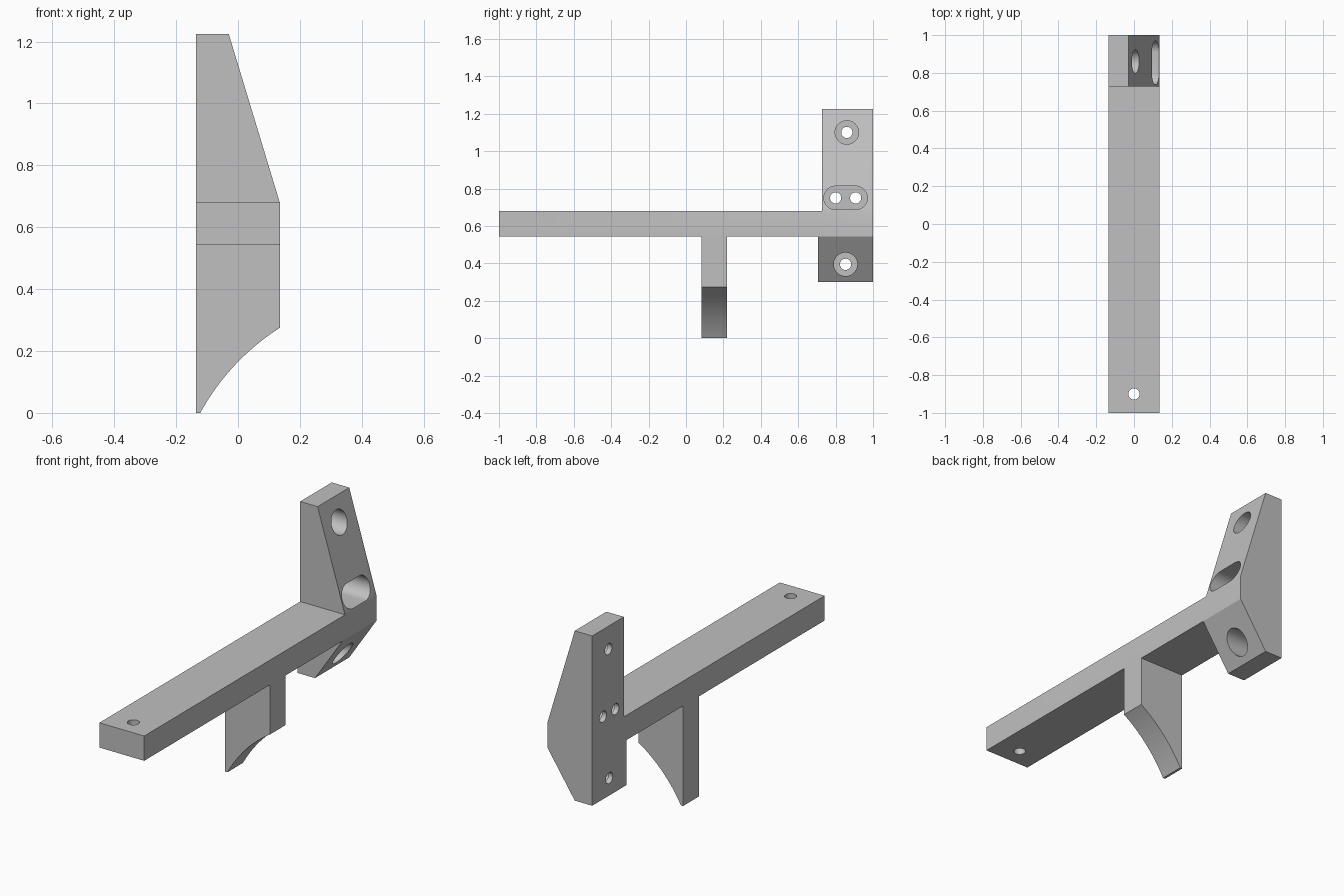
import bpy, bmesh, math
from mathutils import Matrix, Vector

if "Cube" in bpy.data.objects:
    bpy.data.objects.remove(bpy.data.objects["Cube"])

# One plain grey finish
grey = bpy.data.materials.new("plain grey")
grey.use_nodes = True
COLOUR = (0.53, 0.53, 0.53, 1)
grey.diffuse_color = COLOUR
grey.node_tree.nodes["Principled BSDF"].inputs["Base Color"].default_value = COLOUR

HALF = 0.135                      # half width of the bar
BAR_LOW, BAR_TOP = 0.545, 0.68
MIDDLE = (BAR_LOW + BAR_TOP) / 2


def add_object(name, bm):
    bmesh.ops.recalc_face_normals(bm, faces=bm.faces)
    mesh = bpy.data.meshes.new(name)
    bm.to_mesh(mesh)
    bm.free()
    mesh.materials.append(grey)
    obj = bpy.data.objects.new(name, mesh)
    bpy.context.collection.objects.link(obj)
    return obj


def prism(name, outline, depth, place):
    """Extrude a 2D outline; place(u, v) gives the 3D start point."""
    bm = bmesh.new()
    face = bm.faces.new([bm.verts.new(place(u, v)) for u, v in outline])
    moved = bmesh.ops.extrude_face_region(bm, geom=[face])["geom"]
    bmesh.ops.translate(bm, vec=depth,
                        verts=[v for v in moved if isinstance(v, bmesh.types.BMVert)])
    return add_object(name, bm)


def side_prism(name, outline, y0, y1):
    """Prism with an x-z outline running from y0 to y1."""
    return prism(name, outline, (0, y1 - y0, 0), lambda x, z: (x, y0, z))


def combine(target, other, operation):
    mod = target.modifiers.new(operation.lower(), "BOOLEAN")
    mod.operation, mod.solver, mod.object = operation, "EXACT", other
    bpy.context.view_layer.update()
    graph = bpy.context.evaluated_depsgraph_get()
    mesh = bpy.data.meshes.new_from_object(target.evaluated_get(graph))
    target.modifiers.clear()
    target.data = mesh
    bpy.data.objects.remove(other)


def stadium(y0, y1, z, radius, steps=24):
    """Rounded slot outline; a circle when y0 equals y1."""
    points = []
    for centre, start in ((y1, -math.pi / 2), (y0, math.pi / 2)):
        for i in range(steps + 1):
            if y0 == y1 and i == steps:
                continue
            a = start + math.pi * i / steps
            points.append((centre + radius * math.cos(a), z + radius * math.sin(a)))
    return points


def bore(y0, y1, z, radius, x0):
    """Sideways cutter from x0 out past the sloped faces."""
    return prism("bore cutter", stadium(y0, y1, z, radius), (0.6, 0, 0),
                 lambda y, h: (x0, y, h))


# Long bar
bracket = side_prism("bracket", [(-HALF, BAR_LOW), (HALF, BAR_LOW),
                                 (HALF, BAR_TOP), (-HALF, BAR_TOP)], -1, 1)

# Tapered mounting lugs above and below the end of the bar
LUG_TIP = -0.03
for name, edge, tip, y0 in (("upper_lug", BAR_TOP, 1.225, 0.728),
                            ("lower_lug", BAR_LOW, 0.30, 0.705)):
    lug = side_prism(name, [(-HALF, MIDDLE), (HALF, MIDDLE), (HALF, edge),
                            (LUG_TIP, tip), (-HALF, tip)], y0, 1)
    combine(bracket, lug, "UNION")

# Hanging leg with a hollow curved lower edge
start, end = Vector((-0.122, 0)), Vector((HALF, 0.275))
centre = Vector((0.545, -0.366))
a0 = math.atan2(*reversed(start - centre))
a1 = math.atan2(*reversed(end - centre))
radius = (start - centre).length
STEPS = 20
arc = [start]
for i in range(1, STEPS):
    a = a0 + (a1 - a0) * i / STEPS
    arc.append(centre + radius * Vector((math.cos(a), math.sin(a))))
arc.append(end)
outline = [(-HALF, MIDDLE), (-HALF, 0)] + [tuple(p) for p in arc] + [(HALF, MIDDLE)]
combine(bracket, side_prism("leg", outline, 0.083, 0.218), "UNION")

# Screw head recesses, stopping just short of the flat back
FLOOR = -0.108
HEAD, SHANK = 0.063, 0.03
for y0, y1, z in ((0.86, 0.86, 1.10), (0.80, 0.907, 0.75), (0.853, 0.853, 0.395)):
    combine(bracket, bore(y0, y1, z, HEAD, FLOOR), "DIFFERENCE")
    for y in sorted({y0, y1}):
        combine(bracket, bore(y, y, z, SHANK, -0.3), "DIFFERENCE")

# Upright hole near the front tip
tip_hole = prism("tip hole cutter", stadium(-0.9, -0.9, 0, SHANK), (0, 0, 0.6),
                 lambda y, x: (x, y, 0.3))
combine(bracket, tip_hole, "DIFFERENCE")

# Merge coplanar faces, then smooth only the curved walls
bm = bmesh.new()
bm.from_mesh(bracket.data)
bmesh.ops.remove_doubles(bm, verts=bm.verts, dist=0.0001)
bmesh.ops.dissolve_limit(bm, angle_limit=math.radians(0.5),
                         verts=bm.verts, edges=bm.edges)
for face in bm.faces:
    face.smooth = True
bm.to_mesh(bracket.data)
bm.free()
bracket.data.set_sharp_from_angle(angle=math.radians(20))
